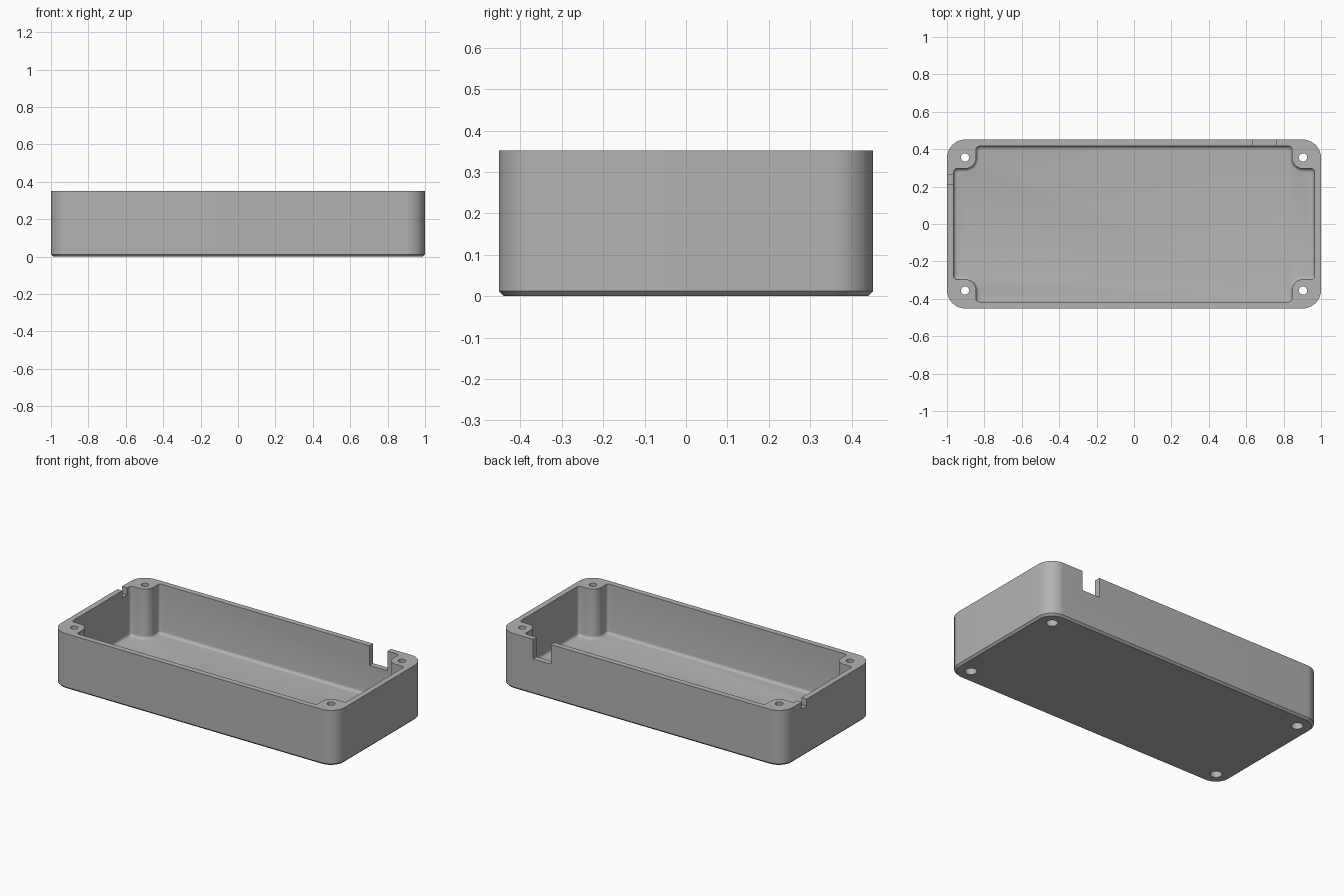
import bpy, bmesh, math
from mathutils import Matrix

if "Cube" in bpy.data.objects:
    bpy.data.objects.remove(bpy.data.objects["Cube"], do_unlink=True)

HX, HY, H = 1.0, 0.452, 0.352      # outer half sizes and height
WALL, FLOOR, CORNER = 0.036, 0.036, 0.1
BOSS, HOLE_X, HOLE_Y = 0.06, 0.904, 0.356
FILLET = 0.018

grey = bpy.data.materials.new("plain grey")
grey.use_nodes = True
COLOUR = (0.45, 0.45, 0.45, 1)
grey.diffuse_color = COLOUR
grey.node_tree.nodes["Principled BSDF"].inputs["Base Color"].default_value = COLOUR


def arc(cx, cy, r, a0, a1, n=10):
    """Points of an arc, angles in degrees."""
    angles = [math.radians(a0 + (a1 - a0) * i / n) for i in range(n + 1)]
    return [(cx + r * math.cos(a), cy + r * math.sin(a)) for a in angles]


def four_corners(quarter):
    """Mirror a +x +y corner path into a closed outline."""
    back = quarter[::-1]
    return (quarter + [(-x, y) for x, y in back]
            + [(-x, -y) for x, y in quarter] + [(x, -y) for x, y in back])


def outer_outline(inset):
    r = CORNER - inset
    return four_corners(arc(HX - CORNER, HY - CORNER, r, 0, 90, 16))


def cavity_outline(inset):
    """Inner wall that steps round a screw boss in each corner."""
    wx, wy = HX - WALL - inset, HY - WALL - inset
    b, r = BOSS + inset, FILLET
    quarter = arc(wx - r, HOLE_Y - b - r, r, 0, 90, 6)
    quarter += arc(HOLE_X, HOLE_Y, b, 270, 180, 16)
    quarter += arc(HOLE_X - b - r, wy - r, r, 0, 90, 6)
    return four_corners(quarter)


def new_object(name, bm):
    bmesh.ops.recalc_face_normals(bm, faces=bm.faces)
    mesh = bpy.data.meshes.new(name)
    bm.to_mesh(mesh)
    bm.free()
    obj = bpy.data.objects.new(name, mesh)
    mesh.materials.append(grey)
    bpy.context.collection.objects.link(obj)
    return obj


def loft(name, layers):
    """Solid through (outline, z) layers with equal point counts."""
    bm = bmesh.new()
    rings = [[bm.verts.new((x, y, z)) for x, y in pts] for pts, z in layers]
    for low, high in zip(rings, rings[1:]):
        for i in range(len(low)):
            j = (i + 1) % len(low)
            bm.faces.new((low[i], low[j], high[j], high[i]))
    bm.faces.new(rings[0][::-1])
    bm.faces.new(rings[-1])
    return new_object(name, bm)


def cut(body, cutter):
    mod = body.modifiers.new(cutter.name, "BOOLEAN")
    mod.operation, mod.solver, mod.object = "DIFFERENCE", "EXACT", cutter
    bpy.context.view_layer.objects.active = body
    bpy.ops.object.modifier_apply(modifier=mod.name)
    bpy.data.objects.remove(cutter, do_unlink=True)


def block(name, x0, x1, y0, y1, z0, z1):
    return loft(name, [([(x0, y0), (x1, y0), (x1, y1), (x0, y1)], z) for z in (z0, z1)])


# Outer shell with a chamfered bottom edge
body = loft("enclosure_tray", [(outer_outline(0.012), 0), (outer_outline(0), 0.012),
                               (outer_outline(0), H)])

# Cavity with a rounded floor edge
layers = []
for i in range(5):
    a = math.radians(90 * i / 4)
    layers.append((cavity_outline(FILLET * (1 - math.sin(a))),
                   FLOOR + FILLET * (1 - math.cos(a))))
layers.append((cavity_outline(0), H + 0.1))
cut(body, loft("cavity_cutter", layers))

# Stepped screw holes through the corner bosses
for sx in (-1, 1):
    for sy in (-1, 1):
        x, y = sx * HOLE_X, sy * HOLE_Y
        wide = arc(x, y, 0.034, 0, 345, 23)
        narrow = arc(x, y, 0.022, 0, 345, 23)
        cut(body, loft("screw_cutter", [(wide, -0.1), (wide, 0.15),
                                        (narrow, 0.15), (narrow, H + 0.1)]))

# Cable notches in the back wall and the right end wall
cut(body, block("back_notch_cutter", 0.635, 0.76, HY - WALL - 0.005, HY + 0.1, H - 0.125, H + 0.1))
cut(body, block("side_notch_cutter", -HX - 0.1, -HX + WALL + 0.005, 0.215, 0.263, H - 0.045, H + 0.1))

bpy.ops.object.select_all(action="DESELECT")
body.select_set(True)
bpy.context.view_layer.objects.active = body
bpy.ops.object.shade_smooth_by_angle(angle=math.radians(30))
